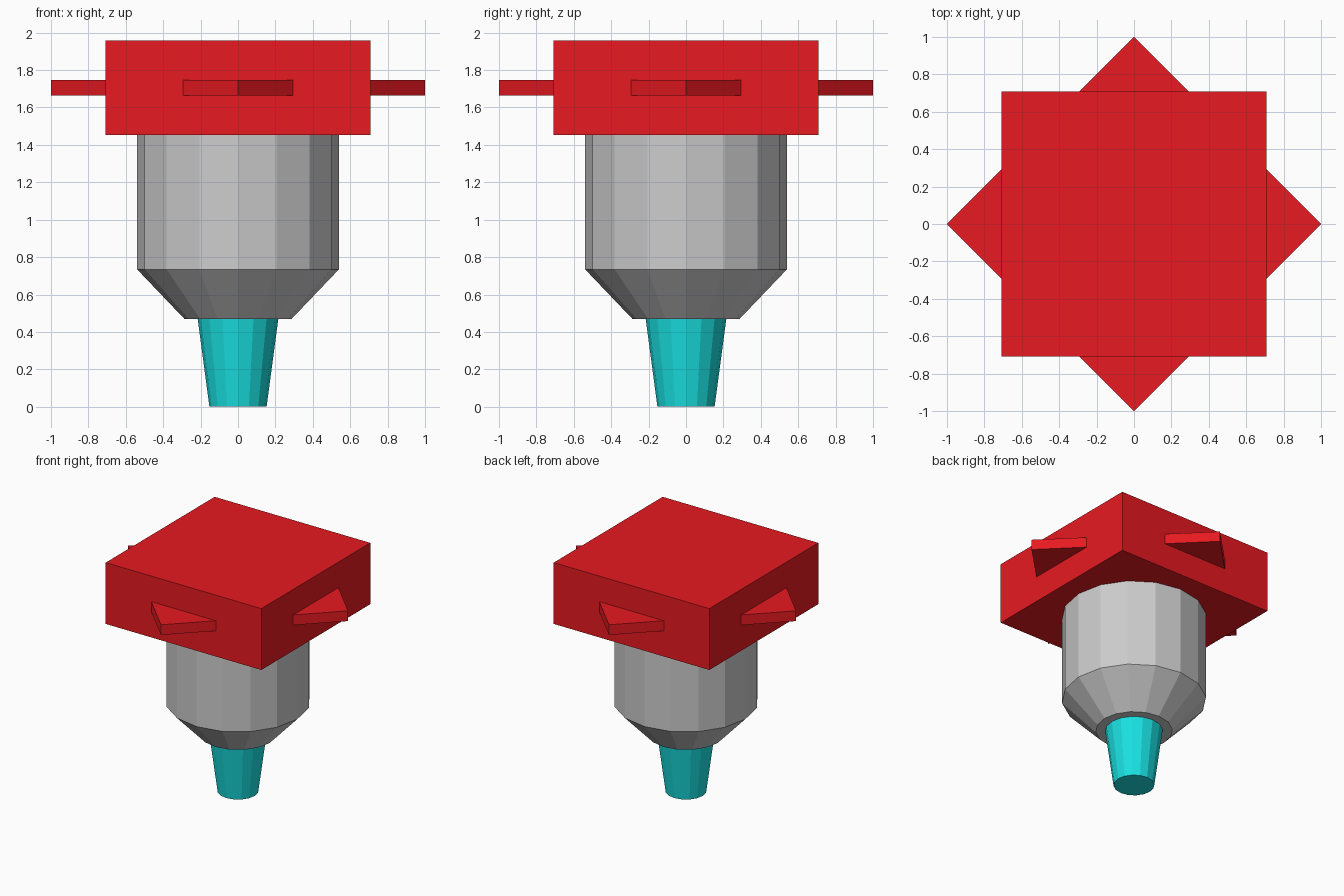
import bpy, bmesh
from math import pi, sin, cos

if "Cube" in bpy.data.objects:
    bpy.data.objects.remove(bpy.data.objects["Cube"])


def material(name, color):
    mat = bpy.data.materials.new(name)
    mat.diffuse_color = color
    mat.use_nodes = True
    mat.node_tree.nodes["Principled BSDF"].inputs["Base Color"].default_value = mat.diffuse_color
    return mat


def lathe(name, profile, sides, turn=0.0, mat=None):
    """Closed flat-faced solid from (radius, z) rings."""
    bm = bmesh.new()
    rings = [[bm.verts.new((r * cos(turn + 2 * pi * i / sides),
                            r * sin(turn + 2 * pi * i / sides), z))
              for i in range(sides)] for r, z in profile]
    for low, high in zip(rings, rings[1:]):
        for i in range(sides):
            j = (i + 1) % sides
            bm.faces.new((low[i], low[j], high[j], high[i]))
    bm.faces.new(rings[0][::-1])
    bm.faces.new(rings[-1])
    mesh = bpy.data.meshes.new(name)
    bm.to_mesh(mesh)
    bm.free()
    obj = bpy.data.objects.new(name, mesh)
    bpy.context.collection.objects.link(obj)
    if mat:
        mesh.materials.append(mat)
    return obj


red = material("red", (0.8, 0.01, 0.015, 1))
cyan = material("cyan", (0.01, 0.75, 0.76, 1))

# Tapered nozzle, running slightly into the body
lathe("nozzle", [(0.153, 0.0), (0.217, 0.48)], 16, mat=cyan)

# Grey body with a chamfered lower end
lathe("body", [(0.287, 0.47), (0.54, 0.735), (0.54, 1.46)], 16)

# Square cap, and a thin square plate turned 45 degrees through it
lathe("cap", [(1.0, 1.453), (1.0, 1.957)], 4, turn=pi / 4, mat=red)
lathe("corner_plate", [(1.0, 1.663), (1.0, 1.747)], 4, mat=red)
